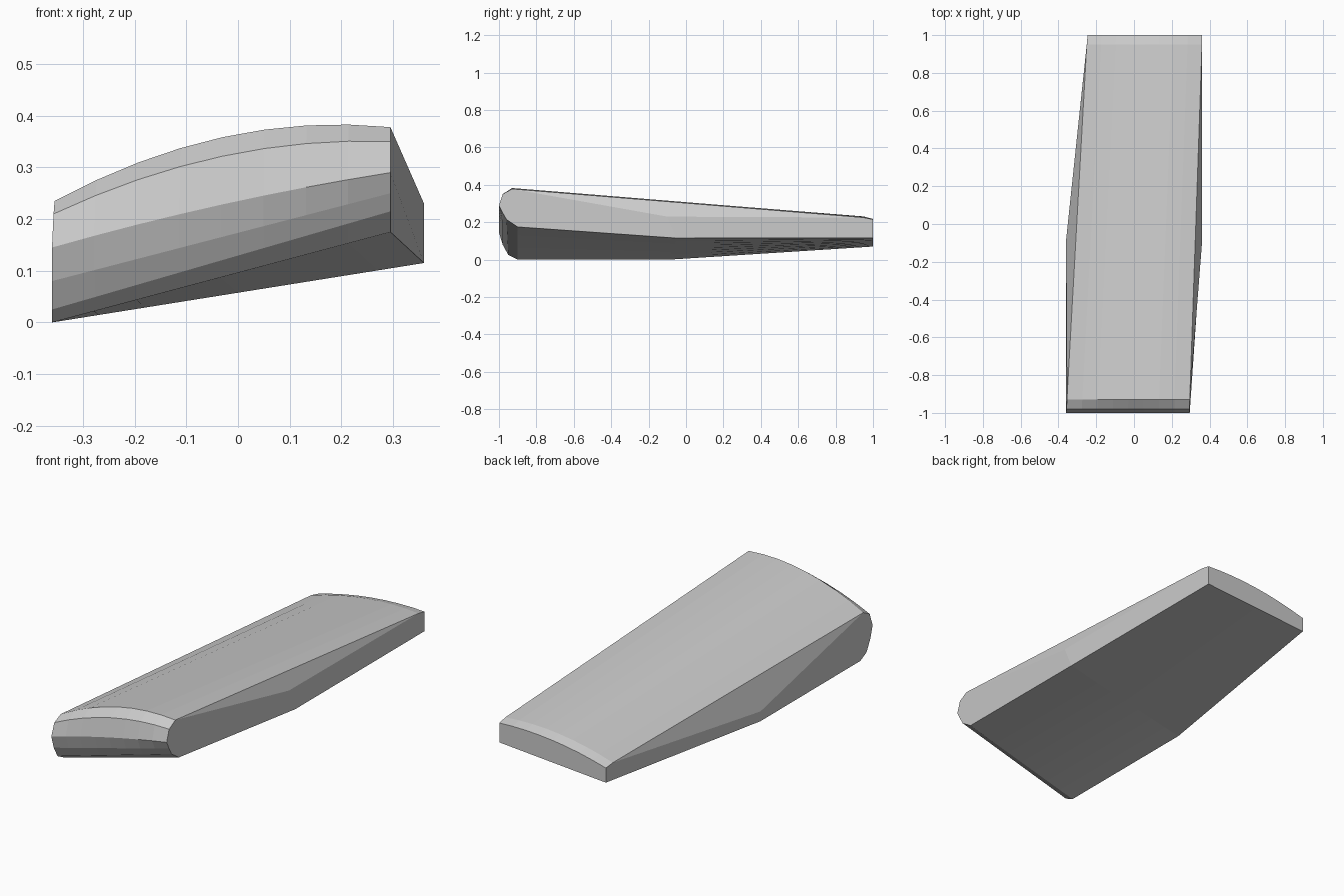
import bpy
import bmesh
from mathutils import Vector

default_cube = bpy.data.objects.get("Cube")
if default_cube:
    bpy.data.objects.remove(default_cube, do_unlink=True)


def make_material(name, colour):
    material = bpy.data.materials.new(name)
    material.use_nodes = True
    material.diffuse_color = colour
    material.node_tree.nodes["Principled BSDF"].inputs["Base Color"].default_value = colour
    return material


# Side outlines, running from the back underside round the nose to the back top
LOW_SIDE = [(-.245, 1, .07), (-.36, -.09, 0), (-.36, -.9, 0), (-.36, -.95, .025),
            (-.36, -.98, .08), (-.36, -1, .145), (-.357, -.98, .21),
            (-.355, -.93, .235), (-.25, .95, .155), (-.245, 1, .145)]
HIGH_SIDE = [(.36, 1, .115), (.36, -.05, .115), (.295, -.9, .175), (.295, -.96, .215),
             (.295, -.98, .25), (.295, -1, .29), (.295, -.98, .35),
             (.295, -.93, .378), (.36, .95, .225), (.36, 1, .215)]
# How much of the crown each outline point takes
CROWN = [0, 0, 0, 0, 0, .2, .8, 1, .6, .5]
CROWN_HEIGHT = .052
COLUMNS = 8
KINK, NOSE_TOP = 1, 7


def section(t):
    """Outline at fraction t across the slab, with the top arched upward."""
    arch = 4 * CROWN_HEIGHT * t * (1 - t)
    return [Vector(low).lerp(Vector(high), t) + Vector((0, 0, arch * share))
            for low, high, share in zip(LOW_SIDE, HIGH_SIDE, CROWN)]


def close_side(bm, ring, bulge_point):
    """Fold the side around a widest point that sits above the bottom kink."""
    bulge = bm.verts.new(bulge_point)
    bm.faces.new([bulge] + ring[KINK:NOSE_TOP + 1])
    bm.faces.new([bulge, ring[NOSE_TOP], ring[-2]])
    bm.faces.new([bulge, ring[-2], ring[-1], ring[0]])
    bm.faces.new([bulge, ring[0], ring[KINK]])


# Slab: sections lofted from the low side to the high side
bm = bmesh.new()
rings = [[bm.verts.new(point) for point in section(i / COLUMNS)]
         for i in range(COLUMNS + 1)]
for ring, following in zip(rings, rings[1:]):
    for j in range(len(ring)):
        k = (j + 1) % len(ring)
        bm.faces.new([ring[j], ring[k], following[k], following[j]])
close_side(bm, rings[0], (-.36, -.09, .05))
close_side(bm, rings[-1], (.36, -.1, .23))
bmesh.ops.recalc_face_normals(bm, faces=bm.faces)

mesh = bpy.data.meshes.new("curved_slab")
bm.to_mesh(mesh)
bm.free()
mesh.materials.append(make_material("plain_grey", (.6, .6, .6, 1)))
slab = bpy.data.objects.new("curved_slab", mesh)
bpy.context.collection.objects.link(slab)
